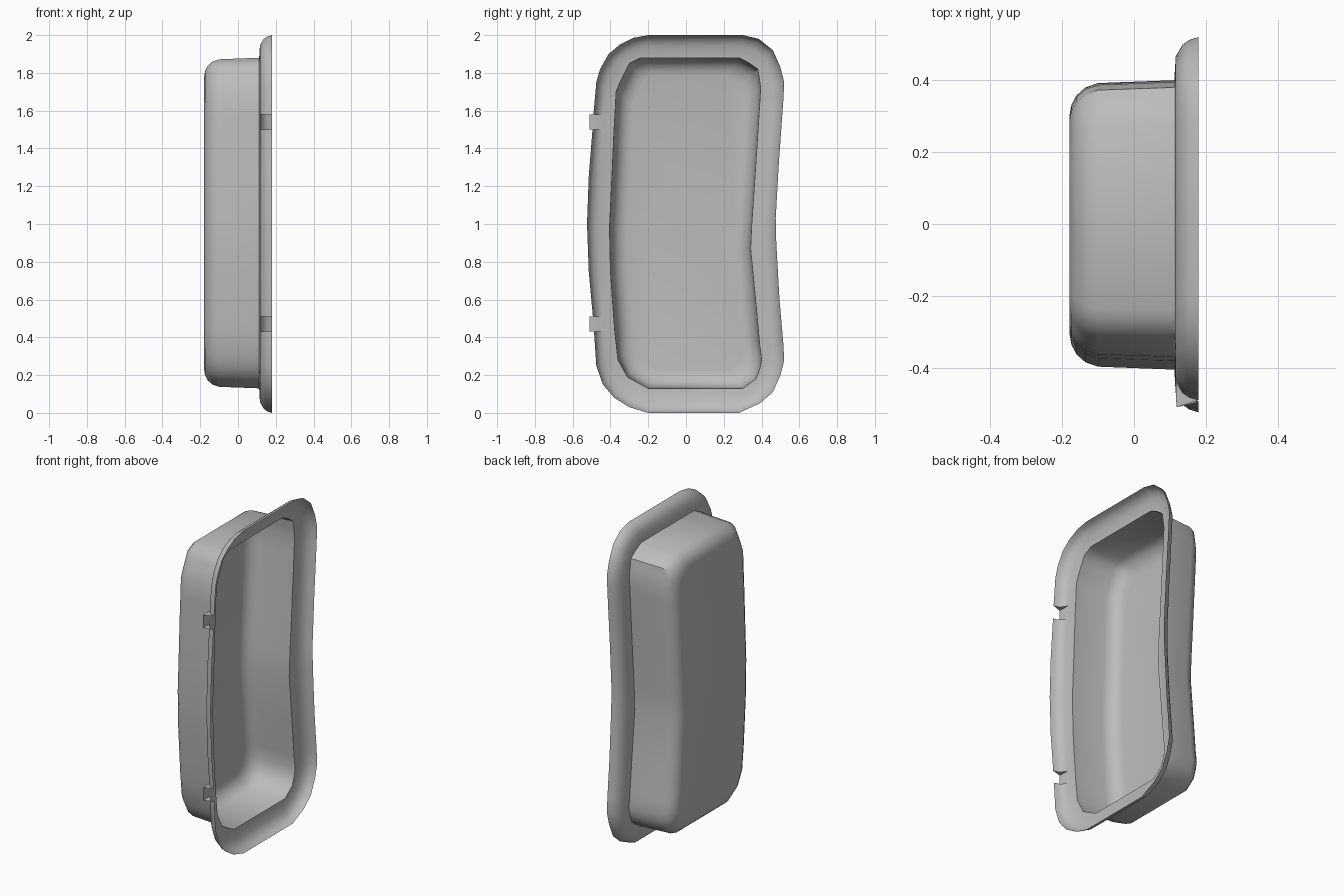
import bpy, bmesh, math

cube = bpy.data.objects.get("Cube")
if cube:
    bpy.data.objects.remove(cube, do_unlink=True)

grey = bpy.data.materials.new("plain grey")
grey.use_nodes = True
colour = (0.5, 0.5, 0.5, 1)
grey.diffuse_color = colour
grey.node_tree.nodes["Principled BSDF"].inputs["Base Color"].default_value = colour

# Matching points round the rim and the opening: (rim y, rim z, opening y, opening z)
OUTLINE = [
    (-.20, 2.0, -.24, 1.88), (.30, 2.0, .28, 1.88), (.385, 1.98, .33, 1.855),
    (.46, 1.92, .38, 1.82), (.50, 1.83, .388, 1.77), (.52, 1.75, .395, 1.72),
    (.515, 1.65, .389, 1.62), (.49, 1.3, .367, 1.28), (.475, 1.03, .348, 1.0),
    (.478, .9, .342, .87), (.495, .6, .37, .58), (.515, .37, .39, .36),
    (.52, .28, .40, .28), (.50, .2, .39, .23), (.46, .11, .37, .18),
    (.39, .05, .335, .155), (.28, 0, .30, .13), (-.20, 0, -.20, .13),
    (-.30, .03, -.265, .165), (-.38, .08, -.31, .19), (-.44, .15, -.335, .235),
    (-.475, .25, -.36, .28), (-.487, .43, -.377, .43), (-.493, .51, -.383, .51),
    (-.515, .75, -.40, .75), (-.524, 1.0, -.405, .98), (-.515, 1.25, -.392, 1.25),
    (-.495, 1.5, -.381, 1.5), (-.49, 1.58, -.376, 1.58), (-.475, 1.75, -.37, 1.7),
    (-.455, 1.82, -.345, 1.76), (-.41, 1.9, -.325, 1.80), (-.35, 1.95, -.30, 1.85),
    (-.28, 1.985, -.27, 1.865)]
N = len(OUTLINE)
NOTCHES = (22, 27)                      # outline segments where the lip is cut
FLANGE = [(0, .112), (.55, .116), (.82, .135), (.93, .153), (1, .179)]   # (outward share, x)
TRAY = [(.112, 0), (-.10, .008), (-.135, .02), (-.16, .042), (-.174, .068), (-.179, .095)]  # (x, inset)


def finish(bm, name):
    mesh = bpy.data.meshes.new(name)
    bm.normal_update()
    bm.to_mesh(mesh)
    bm.free()
    ob = bpy.data.objects.new(name, mesh)
    bpy.context.collection.objects.link(ob)
    mesh.materials.append(grey)
    bpy.ops.object.select_all(action='DESELECT')
    ob.select_set(True)
    bpy.context.view_layer.objects.active = ob
    bpy.ops.object.shade_smooth_by_angle(angle=math.radians(40))
    return ob


def bridge(bm, a, b, skip=()):
    for i in range(N):
        if i not in skip:
            j = (i + 1) % N
            bm.faces.new((a[i], a[j], b[j], b[i]))


# Deep tray: wall, rounded base edge and flat floor
bm = bmesh.new()
rings = []
for x, d in TRAY:
    sy, sz = 1 - d / .40, 1 - d / .87
    rings.append([bm.verts.new((x, iy * sy, 1.005 + (iz - 1.005) * sz))
                  for _, _, iy, iz in OUTLINE])
for a, b in zip(rings, rings[1:]):
    bridge(bm, a, b)
bm.faces.new(rings[-1])
bmesh.ops.recalc_face_normals(bm, faces=bm.faces)
finish(bm, "tray")

# Flared flange round the opening, with two notches and flat tabs
bm = bmesh.new()
rings = [[bm.verts.new((x, iy + (oy - iy) * t, iz + (oz - iz) * t))
          for oy, oz, iy, iz in OUTLINE] for t, x in FLANGE]
for k in range(len(rings) - 1):
    bridge(bm, rings[k + 1], rings[k], skip=NOTCHES if k else ())
for i in NOTCHES:
    tips = [bm.verts.new((.118, -.51, OUTLINE[c][1])) for c in (i, i + 1)]
    bm.faces.new((rings[1][i], tips[0], tips[1], rings[1][i + 1]))
    for c, tip in zip((i, i + 1), tips):            # small cheeks beside each tab
        bm.faces.new([r[c] for r in rings[1:]] + [tip])
finish(bm, "flange")
